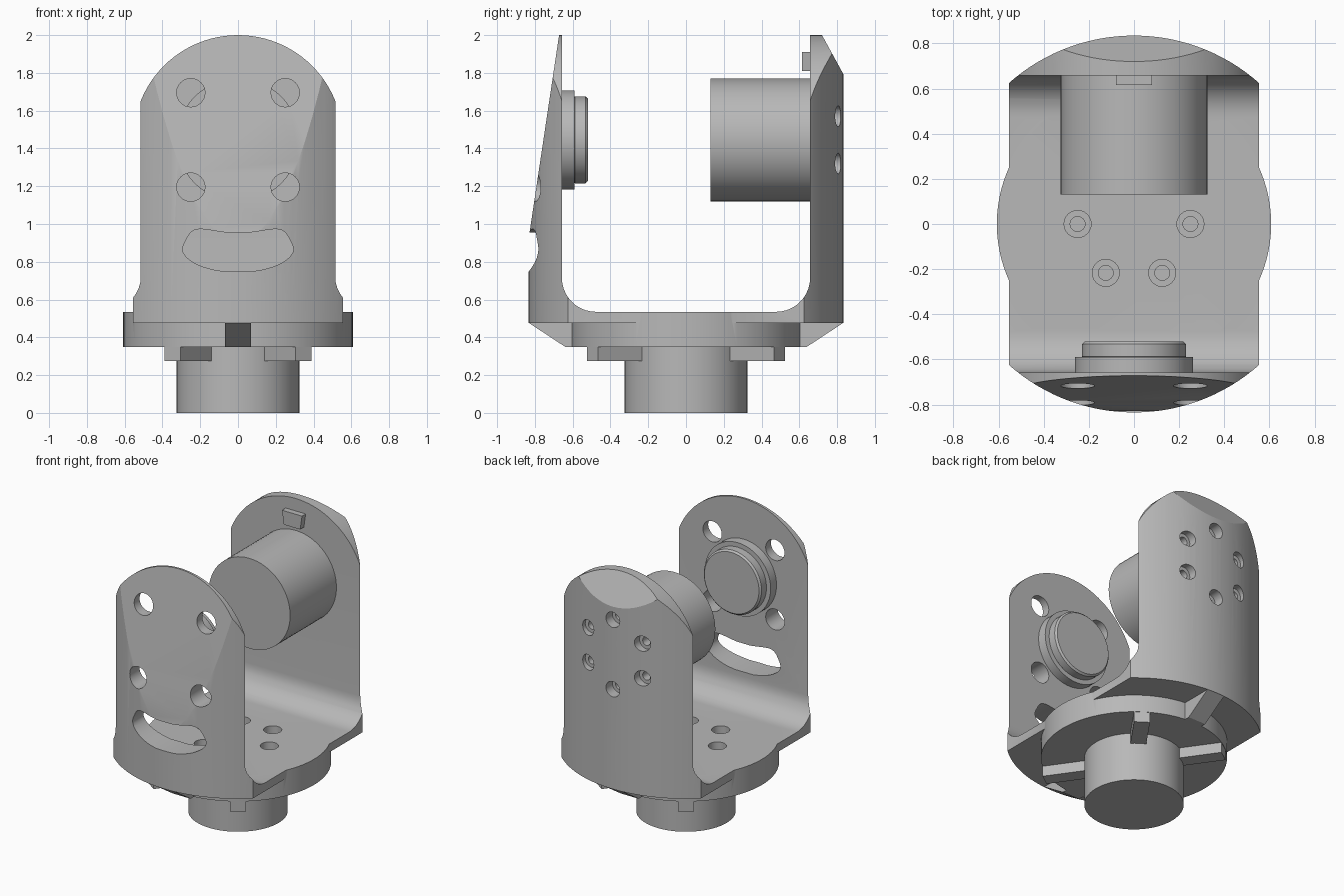
import bpy, bmesh
from math import sin, cos, pi, radians, copysign
from mathutils import Matrix

cube = bpy.data.objects.get("Cube")
if cube:
    bpy.data.objects.remove(cube)

grey = bpy.data.materials.new("plain_grey")
grey.use_nodes = True
colour = (0.48, 0.48, 0.48, 1)
grey.diffuse_color = colour
grey.node_tree.nodes["Principled BSDF"].inputs["Base Color"].default_value = colour

AXIS_Z = 1.445     # height of the swivel axis
OUTER = 0.835      # radius of the bracket's outer wall
WALL = 0.657       # inner face of both arms
FLOOR = 0.535
BOLTS = 0.25       # bolt circle radius
PLACE = {"x": lambda a, b, t: (t, a, b),
         "y": lambda a, b, t: (a, t, b),
         "z": lambda a, b, t: (a, b, t)}


def prism(name, points, axis, start, end):
    """Extrude a flat outline along an axis."""
    bm = bmesh.new()
    rings = [[bm.verts.new(PLACE[axis](a, b, t)) for a, b in points] for t in (start, end)]
    bm.faces.new(rings[0])
    bm.faces.new(rings[1][::-1])
    n = len(points)
    for i in range(n):
        j = (i + 1) % n
        bm.faces.new((rings[0][i], rings[0][j], rings[1][j], rings[1][i]))
    bmesh.ops.recalc_face_normals(bm, faces=bm.faces)
    mesh = bpy.data.meshes.new(name)
    bm.to_mesh(mesh)
    bm.free()
    ob = bpy.data.objects.new(name, mesh)
    bpy.context.collection.objects.link(ob)
    mesh.materials.append(grey)
    return ob


def arc(ca, cb, r, start, end, steps):
    angles = [radians(start + (end - start) * i / steps) for i in range(steps + 1)]
    return [(ca + r * cos(t), cb + r * sin(t)) for t in angles]


def cylinder(name, ca, cb, r, axis, start, end, sides=64):
    return prism(name, arc(ca, cb, r, 0, 360, sides)[:-1], axis, start, end)


def activate(ob):
    bpy.ops.object.select_all(action="DESELECT")
    ob.select_set(True)
    bpy.context.view_layer.objects.active = ob


def combine(ob, other, operation="DIFFERENCE"):
    mod = ob.modifiers.new("cut", "BOOLEAN")
    mod.operation, mod.solver, mod.object = operation, "EXACT", other
    activate(ob)
    bpy.ops.object.modifier_apply(modifier=mod.name)
    bpy.data.objects.remove(other)


# U-shaped bracket with filleted inside corners
inside = 0.18
profile = [(-0.9, 0.475), (0.9, 0.475), (0.9, 2.1), (WALL, 2.1)]
profile += arc(WALL - inside, FLOOR + inside, inside, 0, -90, 10)
profile += arc(inside - WALL, FLOOR + inside, inside, 270, 180, 10)
profile += [(-WALL, 2.1)]
bracket = prism("bracket", profile, "x", -0.555, 0.555)
combine(bracket, cylinder("c", 0, 0, OUTER, "z", 0.3, 2.2, 128), "INTERSECT")

# Round arm tops with sloping flats
arch = [(-0.555, 0.3), (0.555, 0.3)] + arc(0, AXIS_Z, 0.555, 0, 180, 48)
combine(bracket, prism("c", arch, "y", -1, 1), "INTERSECT")
for s in (-1, 1):
    flat = [(s * 0.8925, 1.685), (s * 0.6625, 2.105), (s * 0.96, 2.105)]
    combine(bracket, prism("c", flat, "x", -0.7, 0.7))

# Base disc and the two sloping ribs beneath the arms
combine(bracket, cylinder("c", 0, 0, 0.608, "z", 0.35, FLOOR, 96), "UNION")
for s in (-1, 1):
    rib = [(s * 0.5, 0.35), (s * 0.64, 0.35), (s * 0.83, 0.475), (s * 0.83, 0.49), (s * 0.5, 0.49)]
    combine(bracket, prism("c", rib, "x", -0.07, 0.07), "UNION")

# Four round holes and the curved slot in the front arm
for x in (-0.25, 0.25):
    for z in (AXIS_Z - BOLTS, AXIS_Z + BOLTS):
        combine(bracket, cylinder("c", x, z, 0.075, "y", -1, -0.5, 32))
slot = []
for i in range(48):
    t = 2 * pi * (i + 0.5) / 48
    swing = radians(27.5) * copysign(abs(cos(t)) ** 0.55, cos(t))
    r = 0.597 + 0.103 * copysign(abs(sin(t)) ** 0.55, sin(t))
    slot.append((r * sin(swing), AXIS_Z - r * cos(swing)))
combine(bracket, prism("c", slot, "y", -1, -0.5))

# Counterbored screw holes in the back arm and the floor
for i in range(6):
    a = radians(60 * i)
    x, z = BOLTS * sin(a), AXIS_Z + BOLTS * cos(a)
    combine(bracket, cylinder("c", x, z, 0.055, "y", 0.76, 1, 24))
    combine(bracket, cylinder("c", x, z, 0.03, "y", 0.7, 1, 24))
    x, y = BOLTS * cos(a), BOLTS * sin(a)
    combine(bracket, cylinder("c", x, y, 0.06, "z", 0.47, 0.6, 24))
    combine(bracket, cylinder("c", x, y, 0.033, "z", 0.4, 0.6, 24))

# Motors, idler boss and locating key
cylinder("upper_motor", 0, AXIS_Z, 0.325, "y", 0.13, WALL + 0.01)
cylinder("lower_motor", 0, 0, 0.325, "z", 0, 0.36)
cylinder("idler_flange", 0, AXIS_Z, 0.262, "y", -WALL - 0.01, -0.59)
boss = cylinder("idler_boss", 0, AXIS_Z, 0.23, "y", -0.6, -0.52)
bevel = boss.modifiers.new("edge", "BEVEL")
bevel.width, bevel.segments = 0.012, 1
key = [(-0.065, 1.81), (0.065, 1.81), (0.08, 1.91), (-0.08, 1.91)]
prism("locating_key", key, "y", 0.615, WALL + 0.01)

# Four radial tabs under the disc
for i, angle in enumerate((55, 125, 235, 305)):
    outline = [(0.3, -0.052), (0.605, -0.052), (0.605, 0.052), (0.3, 0.052)]
    tab = prism("base_tab_%d" % (i + 1), outline, "z", 0.275, 0.36)
    tab.data.transform(Matrix.Rotation(radians(angle), 4, "Z"))

# Smooth shading with sharp edges kept
for ob in bpy.context.collection.objects:
    if ob.type == "MESH":
        activate(ob)
        bpy.ops.object.shade_smooth_by_angle(angle=radians(25))
